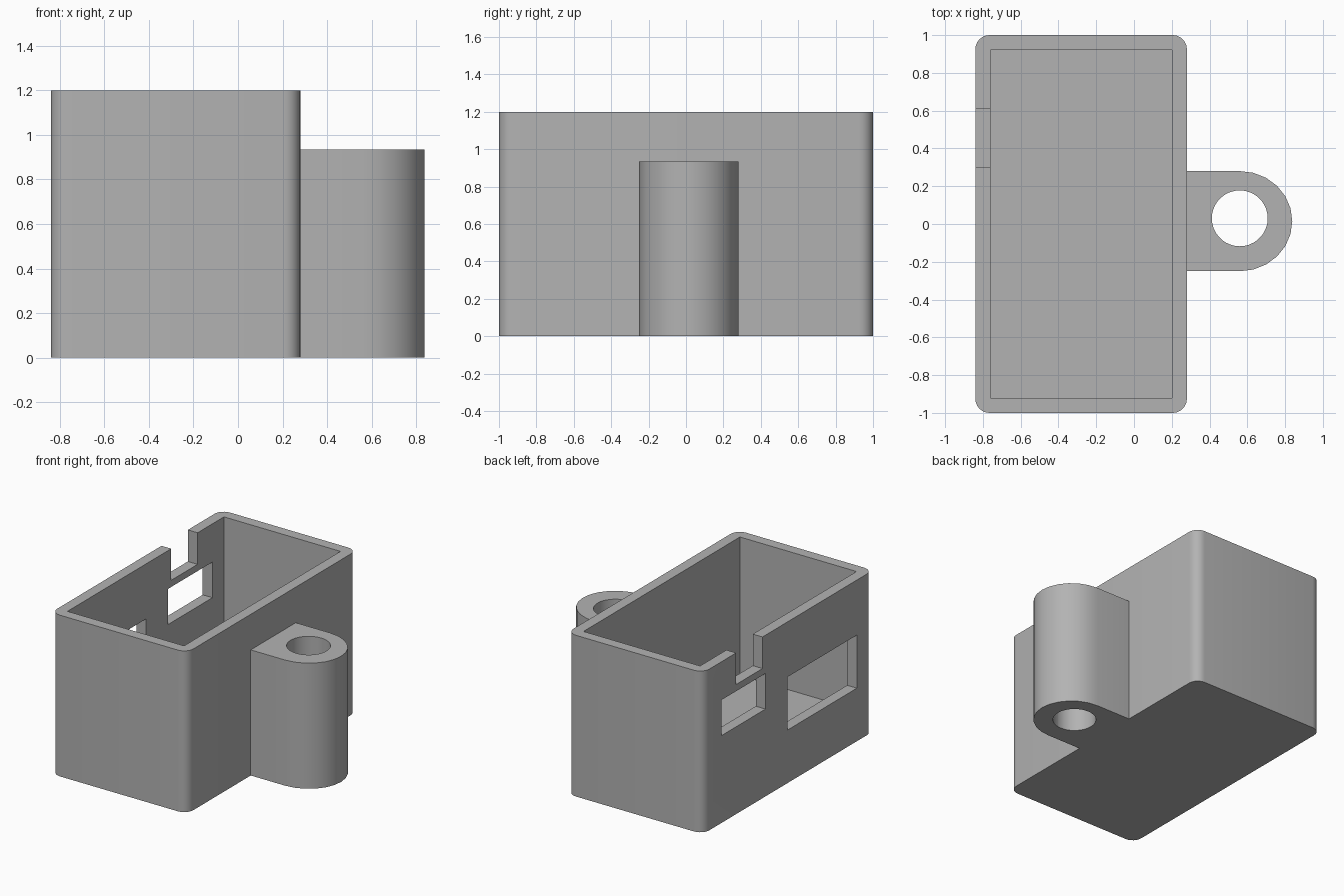
import bpy, bmesh, math

if "Cube" in bpy.data.objects:
    bpy.data.objects.remove(bpy.data.objects["Cube"], do_unlink=True)

grey = bpy.data.materials.new("plain grey")
grey.use_nodes = True
colour = (0.45, 0.45, 0.45, 1)
grey.diffuse_color = colour
grey.node_tree.nodes["Principled BSDF"].inputs["Base Color"].default_value = colour


def prism(name, outline, bottom, top):
    """Extrude a counter-clockwise outline from bottom to top."""
    bm = bmesh.new()
    base = bm.faces.new([bm.verts.new((x, y, bottom)) for x, y in outline])
    moved = bmesh.ops.extrude_face_region(bm, geom=[base])["geom"]
    verts = [v for v in moved if isinstance(v, bmesh.types.BMVert)]
    bmesh.ops.translate(bm, verts=verts, vec=(0, 0, top - bottom))
    bmesh.ops.recalc_face_normals(bm, faces=bm.faces)
    mesh = bpy.data.meshes.new(name)
    bm.to_mesh(mesh)
    bm.free()
    mesh.materials.append(grey)
    obj = bpy.data.objects.new(name, mesh)
    bpy.context.collection.objects.link(obj)
    return obj


def arc(cx, cy, rx, ry, start, end, steps):
    angles = [math.radians(start + (end - start) * i / steps) for i in range(steps + 1)]
    return [(cx + rx * math.cos(a), cy + ry * math.sin(a)) for a in angles]


def block(name, x0, x1, y0, y1, z0, z1):
    return prism(name, [(x0, y0), (x1, y0), (x1, y1), (x0, y1)], z0, z1)


def activate(obj):
    bpy.ops.object.select_all(action="DESELECT")
    obj.select_set(True)
    bpy.context.view_layer.objects.active = obj


def cut(target, cutter):
    """Subtract the cutter and remove it."""
    cutter.hide_render = True
    mod = target.modifiers.new("cut", "BOOLEAN")
    mod.operation = "DIFFERENCE"
    mod.solver = "EXACT"
    mod.object = cutter
    activate(target)
    bpy.ops.object.modifier_apply(modifier=mod.name)
    bpy.data.objects.remove(cutter, do_unlink=True)


def finish(obj):
    activate(obj)
    bpy.ops.object.shade_smooth_by_angle(angle=math.radians(35))


# Box with rounded upright corners
left, right, back, height = -0.84, 0.28, 1.0, 1.2
r, wall, floor = 0.075, 0.08, 0.17
outline = []
for cx, cy, start in ((right - r, back - r, 0), (left + r, back - r, 90),
                      (left + r, r - back, 180), (right - r, r - back, 270)):
    outline += arc(cx, cy, r, r, start, start + 90, 6)
box = prism("box", outline, 0, height)

# Square-cornered cavity
cut(box, block("cavity", left + wall, right - wall,
               wall - back, back - wall, floor, height + 0.2))

# Cable notch, small window and large window in one long wall
for name, y0, y1, z0, z1 in (("notch", 0.30, 0.61, 0.965, 1.4),
                             ("small_window", 0.265, 0.785, 0.65, 0.915),
                             ("large_window", -0.81, 0.005, 0.395, 0.79)):
    cut(box, block(name, left - 0.1, left + wall + 0.1, y0, y1, z0, z1))
finish(box)

# Round-ended mounting lug with a through hole
lug = prism("mounting_lug",
            [(right, -0.25)] + arc(0.56, 0.015, 0.278, 0.265, -90, 90, 12) + [(right, 0.28)],
            0, 0.935)
cut(lug, prism("screw_hole", arc(0.56, 0.03, 0.148, 0.148, 0, 350, 35), -0.1, 1.1))
finish(lug)
